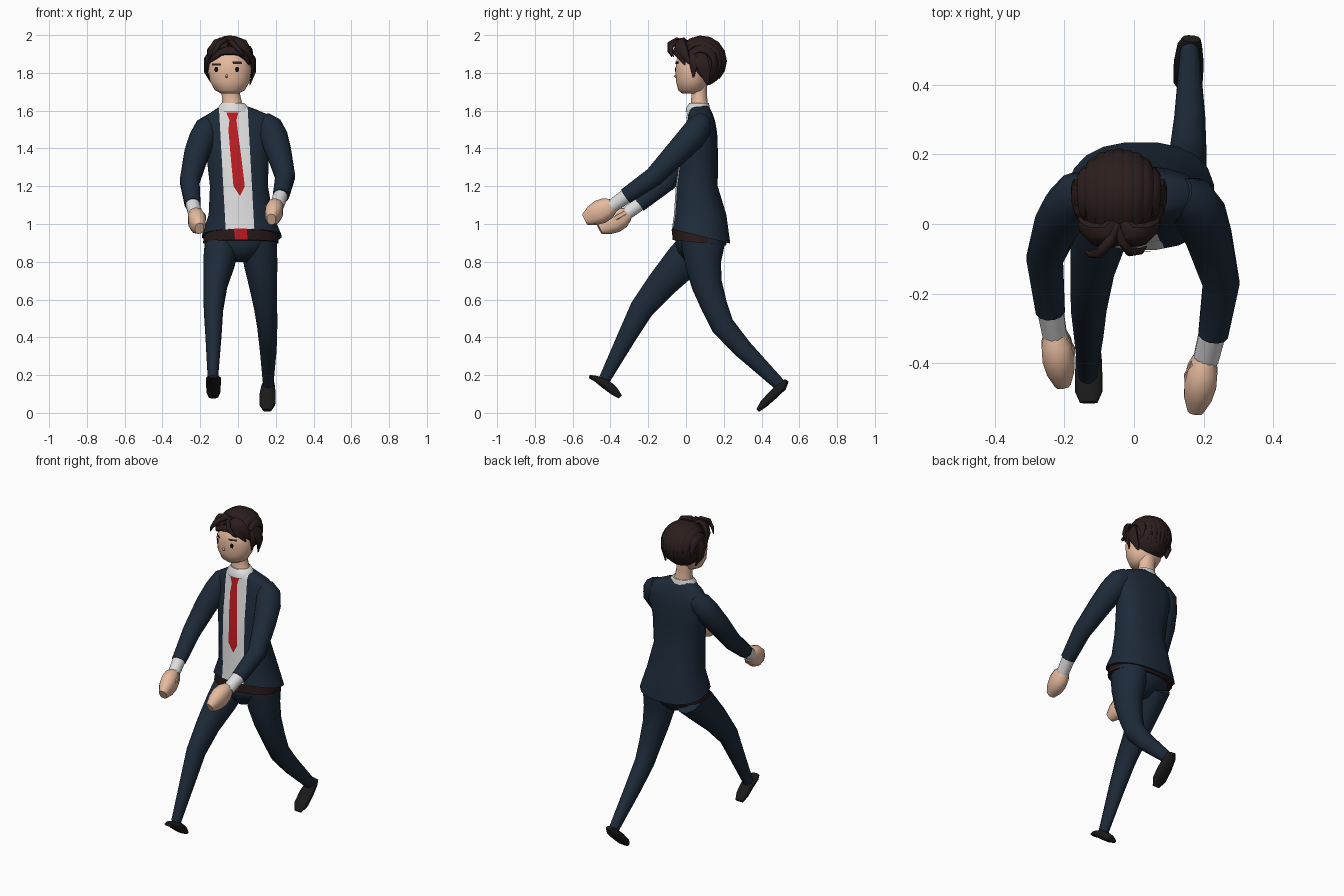
import bpy, bmesh, math
from mathutils import Vector
from mathutils.bvhtree import BVHTree

cube = bpy.data.objects.get("Cube")
if cube:
    bpy.data.objects.remove(cube, do_unlink=True)


def material(name, *rgb):
    m = bpy.data.materials.new(name)
    m.use_nodes = True
    m.diffuse_color = (*rgb, 1)
    m.node_tree.nodes["Principled BSDF"].inputs["Base Color"].default_value = (*rgb, 1)
    return m


SUIT = material("navy suit", .0125, .0235, .041)
SHIRT = material("white shirt", .72, .72, .72)
SKIN = material("skin", .79, .49, .34)
HAIR = material("dark brown hair", .024, .013, .012)
TIE = material("red tie", .5, .011, .014)
BELT = material("brown belt", .021, .01, .01)
SHOE = material("black leather", .011, .01, .01)
EYE = material("black eyes", .004, .004, .004)
UP = Vector((0, 0, 1))


def finish(name, bm, *mats, angle=50):
    bmesh.ops.recalc_face_normals(bm, faces=bm.faces)
    mesh = bpy.data.meshes.new(name)
    bm.to_mesh(mesh)
    bm.free()
    for m in mats:
        mesh.materials.append(m)
    ob = bpy.data.objects.new(name, mesh)
    bpy.context.collection.objects.link(ob)
    bpy.ops.object.select_all(action='DESELECT')
    ob.select_set(True)
    bpy.context.view_layer.objects.active = ob
    bpy.ops.object.shade_smooth_by_angle(angle=math.radians(angle))
    return ob


def loft(rings, sides=12, power=1, center=None, axis=None):
    """Skin elliptical rings (x, y, z, width radius, depth radius) along a path."""
    bm = bmesh.new()
    pts = [Vector(r[:3]) for r in rings]
    loops = []
    for i, r in enumerate(rings):
        t = axis or (pts[min(i + 1, len(pts) - 1)] - pts[max(i - 1, 0)]).normalized()
        u = t.cross(pts[i] - center) if center else Vector((1, 0, 0))
        u = (u - t * u.dot(t)).normalized()
        v = t.cross(u)
        loop = []
        for k in range(sides):
            a = math.tau * (k + .5) / sides
            c, s = math.cos(a), math.sin(a)
            c = math.copysign(abs(c) ** power, c)
            s = math.copysign(abs(s) ** power, s)
            loop.append(bm.verts.new(pts[i] + u * c * r[3] + v * s * r[-1]))
        loops.append(loop)
    for a, b in zip(loops, loops[1:]):
        for k in range(sides):
            n = (k + 1) % sides
            bm.faces.new((a[k], a[n], b[n], b[k]))
    bm.faces.new(loops[0])
    bm.faces.new(loops[-1])
    return bm


def part(name, mat, rings, **kw):
    return finish(name, loft(rings, **kw), mat)


def plate(name, mat, target, rows):
    """Thin strip of (z, x start, x end) rows laid on the front of a target."""
    tree = BVHTree.FromObject(target, bpy.context.evaluated_depsgraph_get())
    bm = bmesh.new()
    grid = []
    for z, x0, x1 in rows:
        row = []
        for x in (x0, (x0 + x1) / 2, x1):
            hit = tree.ray_cast(Vector((x, -1, z)), Vector((0, 1, 0)))[0]
            row.append(bm.verts.new((x, hit.y - .005, z)))
        grid.append(row)
    for a, b in zip(grid, grid[1:]):
        for k in range(2):
            bm.faces.new((a[k], a[k + 1], b[k + 1], b[k]))
    return finish(name, bm, mat)


# Jacket, with the shirt front cut in between two slanted edges
bm = loft([(.02, .08, .935, .212, .156), (.015, .075, 1.05, .172, .14),
           (.005, .057, 1.2, .155, .112), (-.003, .07, 1.38, .168, .1),
           (.001, .08, 1.48, .195, .086), (.001, .08, 1.54, .19, .076),
           (-.002, .077, 1.58, .16, .066), (-.012, .072, 1.606, .11, .058),
           (-.024, .07, 1.624, .072, .05)],
          sides=20, power=.85, axis=UP)
for v in bm.verts:
    if v.co.z < .94:
        v.co.z -= .25 * (v.co.y - .08)
slant = .055
edges = (-.1, .052)
for x in edges:
    bmesh.ops.bisect_plane(bm, geom=bm.verts[:] + bm.edges[:] + bm.faces[:],
                           plane_co=(x, 0, 1.6), plane_no=(1, 0, slant))
bm.normal_update()
for f in bm.faces:
    c = f.calc_center_median()
    shift = c.x + slant * (c.z - 1.6)
    if edges[0] < shift < edges[1] and c.y < .05 and c.z > .95:
        f.material_index = 1
jacket = finish("jacket", bm, SUIT, SHIRT)

plate("tie", TIE, jacket, [(1.59, -.062, .002), (1.55, -.045, -.008), (1.5, -.051, -.002),
                           (1.35, -.038, .018), (1.2, -.024, .036), (1.15, .009, .011)])
part("collar", SHIRT, [(-.022, .063, 1.592, .09, .066), (-.024, .064, 1.617, .083, .063),
                       (-.027, .069, 1.64, .063, .053)], sides=16, axis=UP)
part("neck", SKIN, [(-.027, .07, 1.61, .064, .052), (-.033, .07, 1.65, .054, .045),
                    (-.038, .07, 1.69, .05, .042), (-.042, .065, 1.75, .058, .047)], axis=UP)

# Hips and belt
part("hips", SUIT, [(.012, .08, .97, .17, .13), (.012, .075, .9, .18, .135),
                    (.013, .065, .85, .12, .11), (.014, .06, .8, .045, .06)],
     sides=16, axis=UP)
bm = loft([(.015, .07, .9, .202, .144), (.015, .074, .966, .192, .149)],
          sides=20, power=.9, axis=UP)
for v in bm.verts:
    v.co.z -= .1 * (v.co.y - .08)
belt = finish("belt", bm, BELT)
plate("buckle", TIE, belt, [(.976, -.022, .047), (.94, -.018, .049), (.918, -.015, .051)])

# Legs
part("left_leg", SUIT, [(.11, .09, .92, .098, .125), (.12, .09, .79, .092, .098),
                        (.133, .11, .68, .077, .084), (.146, .15, .565, .064, .072),
                        (.155, .195, .46, .055, .064),
                        (.16, .3, .34, .046, .053), (.16, .495, .15, .028, .034)])
part("right_leg", SUIT, [(-.086, .08, .9, .092, .11), (-.1, -.02, .8, .086, .1),
                         (-.12, -.13, .68, .065, .082), (-.13, -.235, .55, .053, .066),
                         (-.13, -.31, .41, .044, .052), (-.133, -.43, .18, .028, .032)])
part("left_shoe", SHOE, [(.155, .38, .013, .022, .01), (.155, .41, .046, .043, .022),
                         (.157, .46, .095, .044, .026), (.16, .51, .142, .036, .026),
                         (.165, .532, .17, .026, .012)], power=.8)
part("right_shoe", SHOE, [(-.13, -.348, .085, .026, .012), (-.13, -.38, .115, .038, .024),
                          (-.13, -.43, .157, .04, .028), (-.13, -.48, .182, .04, .016),
                          (-.13, -.512, .193, .026, .009)], power=.8)

# Arms: sleeve, cuff, hand and thumb on each side
part("left_sleeve", SUIT, [(.13, .085, 1.55, .05), (.165, .07, 1.515, .07),
                           (.19, .03, 1.46, .075), (.215, -.04, 1.385, .068),
                           (.25, -.17, 1.25, .054), (.227, -.318, 1.148, .044)])
part("right_sleeve", SUIT, [(-.125, .095, 1.545, .05), (-.16, .085, 1.51, .068),
                            (-.188, .05, 1.45, .073), (-.22, 0, 1.37, .067),
                            (-.256, -.1, 1.225, .054), (-.24, -.25, 1.103, .043)])
part("left_cuff", SHIRT, [(.228, -.3, 1.16, .04), (.206, -.39, 1.095, .037)])
part("right_cuff", SHIRT, [(-.242, -.235, 1.115, .039), (-.228, -.315, 1.055, .036)])


def hand(side, x, y, z, turn):
    outline = [(0, .032, .036), (.035, .044, .058), (.08, .048, .064),
               (.125, .041, .054), (.168, .024, .032)]
    path = Vector((turn, -.9, -.45))
    part(side + "_hand", SKIN, [(x + path.x * d, y + path.y * d, z + path.z * d, w, h)
                                for d, w, h in outline], sides=10, power=.8)
    s = math.copysign(1, turn)
    part(side + "_thumb", SKIN, [(x + s * .025, y - .02, z + .005, .018),
                                 (x + s * .044, y - .055, z - .015, .018),
                                 (x + s * .046, y - .095, z - .04, .011)], sides=6)


hand("left", .203, -.383, 1.1, -.16)
hand("right", -.228, -.308, 1.052, .14)

# Head and face
HX = -.043
head = part("head", SKIN, [(HX, .025, 1.69, .045, .045), (HX, .028, 1.708, .08, .07),
                           (HX, .032, 1.755, .107, .086), (HX, .035, 1.82, .115, .092),
                           (HX, .042, 1.885, .1, .09), (HX, .06, 1.93, .06, .06)],
            sides=20, axis=UP)
part("nose", SKIN, [(-.06, -.05, 1.793, .004), (-.061, -.059, 1.782, .007),
                    (-.06, -.05, 1.774, .005)], sides=8, axis=UP)
for side, x, rise in (("left", -.005, .006), ("right", -.115, -.003)):
    plate(side + "_eye", EYE, head, [(1.832, x - .006, x + .006), (1.82, x - .011, x + .011),
                                     (1.804, x - .006, x + .006)])
    plate(side + "_brow", HAIR, head, [(1.853 + rise, x - .024, x + .024),
                                       (1.842 + rise, x - .022, x + .026)])

# Hair: skull cap cut along the hairline, then layered locks
center = Vector((HX, .08, 1.856))
bm = bmesh.new()
bmesh.ops.create_uvsphere(bm, u_segments=24, v_segments=16, radius=1)
for v in bm.verts:
    v.co = center + Vector((v.co.x * .122, v.co.y * .126, v.co.z * .128))
bmesh.ops.bisect_plane(bm, geom=bm.verts[:] + bm.edges[:] + bm.faces[:],
                       plane_co=(0, .05, 1.81), plane_no=(0, 1, 1), clear_inner=True)
bmesh.ops.holes_fill(bm, edges=[e for e in bm.edges if e.is_boundary])
finish("hair_cap", bm, HAIR)


def lock(name, points, width, thick=.014):
    n = len(points) - 1
    rings = []
    for i, p in enumerate(points):
        k = .12 + .88 * math.sin(math.pi * (.18 + .8 * i / n))
        rings.append((*p, width * k, thick * k))
    part(name, HAIR, rings, sides=8, center=center)


COUNT = 9
for i in range(COUNT):
    s = -.84 + 1.68 * i / (COUNT - 1)
    flat = math.sqrt(1 - s * s)
    end = 132 - 8 * (i % 2)
    path = []
    for j in range(9):
        a = math.radians(-48 + (end + 48) * j / 8)
        path.append(center + Vector((s * .124, flat * .128 * math.sin(a),
                                     flat * .13 * math.cos(a))))
    lock(f"back_lock_{i + 1}", path, .026)

# Swept fringe and side locks, mirrored about the parting
for side, s, drop in (("left", 1, 0), ("right", -1, .045)):
    def at(*pts):
        return [(HX + s * x, y, z) for x, y, z in pts]
    lock(side + "_fringe", at((0, .01, 1.945), (.03, -.03, 1.957), (.07, -.03, 1.945),
                              (.1, -.01, 1.905 + drop / 5), (.115, .02, 1.85 + drop / 2)),
         .042, .026)
    lock(side + "_fringe_inner", at((-.015, -.045, 1.912), (.02, -.05, 1.922),
                                    (.055, -.045, 1.915), (.085, -.025, 1.885),
                                    (.103, -.005, 1.845 + drop / 3)), .03, .018)
    lock(side + "_sideburn", at((.09, .03, 1.91), (.115, .035, 1.88), (.12, .04, 1.83 + drop / 2),
                                (.113, .04, 1.775 + drop)), .024)
    lock(side + "_side_lock", at((.09, .06, 1.93), (.125, .08, 1.87), (.127, .1, 1.81),
                                 (.105, .115, 1.735 + drop / 2)), .04)
lock("forelock_right", [(-.045, 0, 1.965), (-.07, -.05, 1.975), (-.1, -.085, 1.955),
                        (-.125, -.088, 1.915), (-.14, -.075, 1.885)], .016)
lock("forelock_left", [(-.05, 0, 1.965), (-.035, -.05, 1.965), (-.012, -.08, 1.94),
                       (.02, -.078, 1.905), (.035, -.065, 1.885)], .014)
